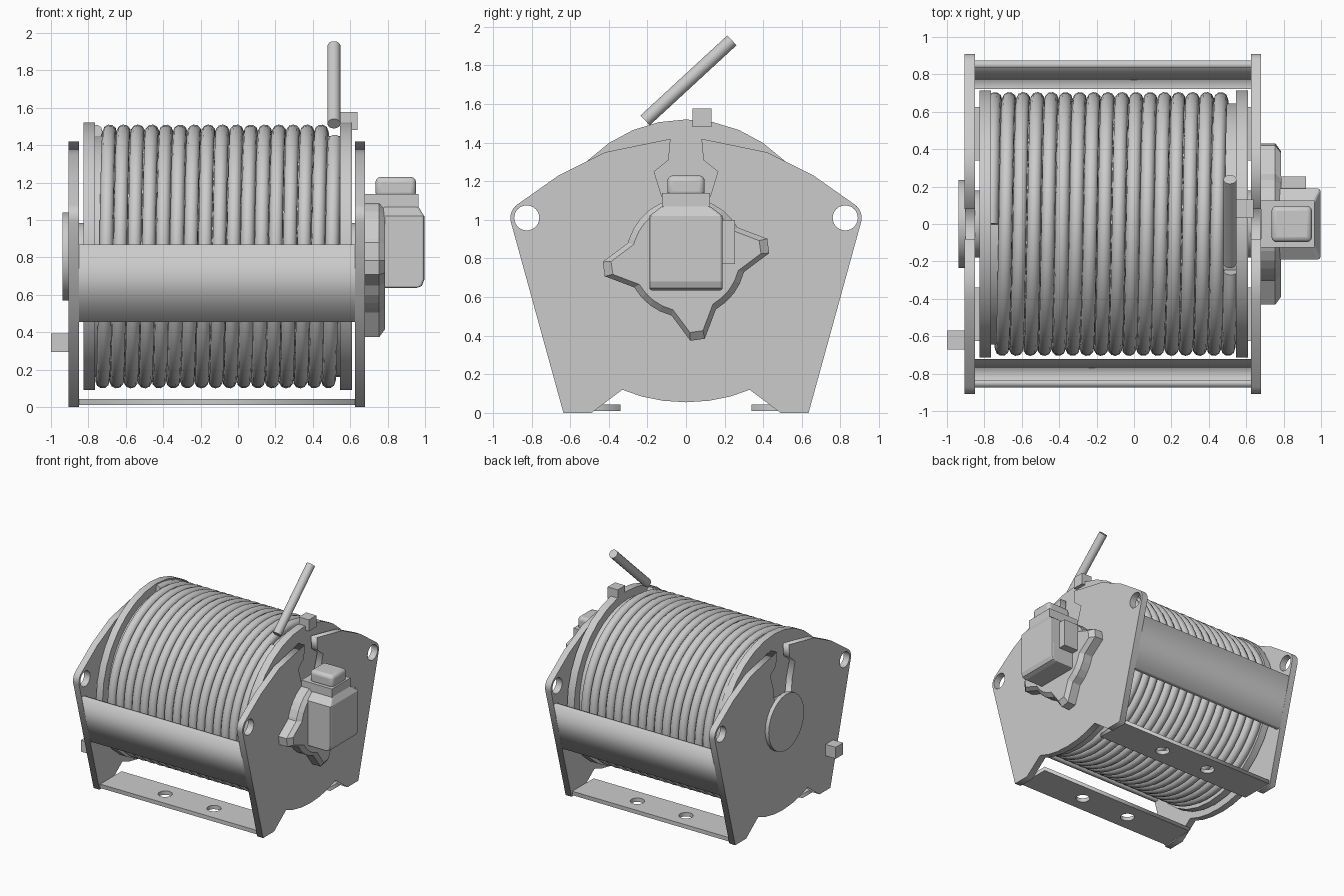
import bpy, bmesh
from math import sin, cos, pi, radians
from mathutils import Matrix, Vector

if "Cube" in bpy.data.objects:
    bpy.data.objects.remove(bpy.data.objects["Cube"])

CZ = 0.805            # height of the drum axis
X0, X1 = -0.85, 0.625  # inner faces of the side plates
YZ = Matrix(((0, 0, 1, 0), (1, 0, 0, 0), (0, 1, 0, 0), (0, 0, 0, 1)))  # profile plane -> y,z


def activate(ob):
    bpy.ops.object.select_all(action='DESELECT')
    ob.select_set(True)
    bpy.context.view_layer.objects.active = ob


def smooth(ob, angle=35):
    activate(ob)
    bpy.ops.object.shade_smooth_by_angle(angle=radians(angle))


def circle(cx, cy, r, n=24):
    return [(cx + r * cos(2 * pi * i / n), cy + r * sin(2 * pi * i / n)) for i in range(n)]


def sheet(name, loops, lo, hi, side=True):
    """Extruded outline with holes; along x if side, else along z."""
    cu = bpy.data.curves.new(name, 'CURVE')
    cu.dimensions, cu.fill_mode, cu.extrude = '2D', 'BOTH', (hi - lo) / 2
    for pts in loops:
        sp = cu.splines.new('POLY')
        sp.points.add(len(pts) - 1)
        for p, (a, b) in zip(sp.points, pts):
            p.co = (a, b, 0, 1)
        sp.use_cyclic_u = True
    ob = bpy.data.objects.new(name, cu)
    bpy.context.collection.objects.link(ob)
    shift = Matrix.Translation((0, 0, (lo + hi) / 2))
    ob.matrix_world = YZ @ shift if side else shift
    activate(ob)
    bpy.ops.object.convert(target='MESH')
    return bpy.context.object


def loft(name, rings):
    """Skin a stack of matching rings and cap both ends."""
    bm = bmesh.new()
    vs = [[bm.verts.new(p) for p in r] for r in rings]
    n = len(vs[0])
    for a, b in zip(vs, vs[1:]):
        for i in range(n):
            bm.faces.new((a[i], a[(i + 1) % n], b[(i + 1) % n], b[i]))
    bm.faces.new(vs[0][::-1])
    bm.faces.new(vs[-1])
    bmesh.ops.recalc_face_normals(bm, faces=bm.faces)
    me = bpy.data.meshes.new(name)
    bm.to_mesh(me)
    bm.free()
    ob = bpy.data.objects.new(name, me)
    bpy.context.collection.objects.link(ob)
    return ob


def bevel(ob, w, seg=3, angle=50):
    m = ob.modifiers.new("bevel", 'BEVEL')
    m.width, m.segments, m.limit_method, m.angle_limit = w, seg, 'ANGLE', radians(angle)


def rect(xa, xb, ya, yb, z):
    return [(xa, ya, z), (xb, ya, z), (xb, yb, z), (xa, yb, z)]


def box(name, x, y, z, w=0):
    ob = loft(name, [rect(*x, *y, z[0]), rect(*x, *y, z[1])])
    if w:
        bevel(ob, w)
    return ob


def disc(name, xa, xb, r, n=32):
    ob = loft(name, [[(x, a, b) for a, b in circle(0, CZ, r, n)] for x in (xa, xb)])
    smooth(ob, 30)
    return ob


# Side plates: half outline mirrored, with a keyhole slot and lifting holes
half = [(0, 0.055), (0.12, 0.063), (0.23, 0.085), (0.33, 0.12), (0.49, 0), (0.635, 0)]
half += [(0.825 + 0.085 * cos(radians(a)), 1.01 + 0.085 * sin(radians(a))) for a in range(-14, 60, 12)]
half += [(0.66, 1.23), (0.42, 1.35), (0.08, 1.42), (0.09, 1.31), (0.165, 1.25), (0.125, 1.12), (0.11, 1.0)]
outline = half + [(-y, z) for y, z in half[:0:-1]]
holes = [circle(s * 0.825, 1.01, 0.065) for s in (-1, 1)]
sheet("left_side_plate", [outline] + holes, X0 - 0.055, X0)
sheet("right_side_plate", [outline] + holes, X1, X1 + 0.055)

# Sloping cross plates and drilled base strips, front and back
for s, tag in ((-1, "front"), (1, "back")):
    sheet(tag + "_cross_plate", [[(s * 0.76, 0.455), (s * 0.873, 0.87), (s * 0.835, 0.87), (s * 0.722, 0.455)]], X0, X1)
    ya, yb = s * 0.34, s * 0.625
    strip = [(X0, ya), (X1, ya), (X1, yb), (X0, yb)]
    bolts = [circle(x, s * 0.485, 0.055) for x in (-0.34, 0.115)]
    sheet(tag + "_base_strip", [strip] + bolts, 0.01, 0.043, side=False)

# Drum with flanges, shaft and end cap
disc("drum_core", -0.77, 0.55, 0.645, 48)
disc("left_drum_flange", -0.825, -0.765, 0.715)
disc("right_drum_flange", 0.545, 0.61, 0.715)
disc("drum_shaft", -0.9, 0.67, 0.18, 24)
disc("left_bearing_cap", -0.938, -0.9, 0.236, 24)

# Wound rope: one helix
SEG, TURNS, PITCH, R = 48, 17, 0.0755, 0.668
cu = bpy.data.curves.new("rope", 'CURVE')
cu.dimensions, cu.bevel_depth, cu.bevel_resolution, cu.use_fill_caps = '3D', 0.0375, 3, True
sp = cu.splines.new('POLY')
count = SEG * TURNS - 2
sp.points.add(count - 1)
for i, p in enumerate(sp.points):
    t = 2 * pi * i / SEG
    p.co = (-0.762 + PITCH * i / SEG, R * sin(t), CZ + R * cos(t), 1)
rope = bpy.data.objects.new("rope", cu)
bpy.context.collection.objects.link(rope)
activate(rope)
bpy.ops.object.convert(target='MESH')
smooth(bpy.context.object, 60)

# Straight free end of the rope
a, b = Vector((0.513, -0.212, 1.515)), Vector((0.513, 0.238, 1.93))
q = (b - a).to_track_quat('Z', 'Y')
tail = loft("rope_tail", [[c + q @ Vector((u, v, 0)) for u, v in circle(0, 0, 0.035, 16)] for c in (a, b)])
smooth(tail)

# Small square lugs
box("rope_clamp", (0.545, 0.64), (0.033, 0.132), (1.48, 1.577))
box("side_lug", (-1.0, -0.9), (-0.67, -0.57), (0.295, 0.392))

# Three-eared motor mounting flange, tapered outwards
polar = []
for c in (-172, -82, 8):
    polar += [(c - 22, 0.31), (c - 5, 0.432), (c + 5, 0.432), (c + 22, 0.31)]
    polar += [(c + d, 0.31) for d in ((34, 45, 56) if c < 0 else range(33, 158, 11))]


def mount_ring(x, k):
    return [(x, k * r * cos(radians(d)), CZ + k * r * sin(radians(d))) for d, r in polar]


loft("motor_mount", [mount_ring(0.675, 1), mount_ring(0.755, 1), mount_ring(0.787, 0.9)])

# Motor body, terminal block, cap and side connector
levels = [(0.635, 0.95, 0.19), (0.647, 0.983, 0.19), (0.68, 0.996, 0.19), (1.02, 0.996, 0.19), (1.07, 0.965, 0.125)]
body = loft("motor_body", [rect(0.775, x, -h, h, z) for z, x, h in levels])
bevel(body, 0.018, 2, 60)
box("motor_terminal_block", (0.68, 0.965), (-0.125, 0.125), (1.065, 1.14))
cap = box("motor_cap", (0.735, 0.952), (-0.097, 0.097), (1.12, 1.23), 0.028)
smooth(cap)
box("motor_connector", (0.785, 0.92), (0.18, 0.253), (0.77, 1.0))
